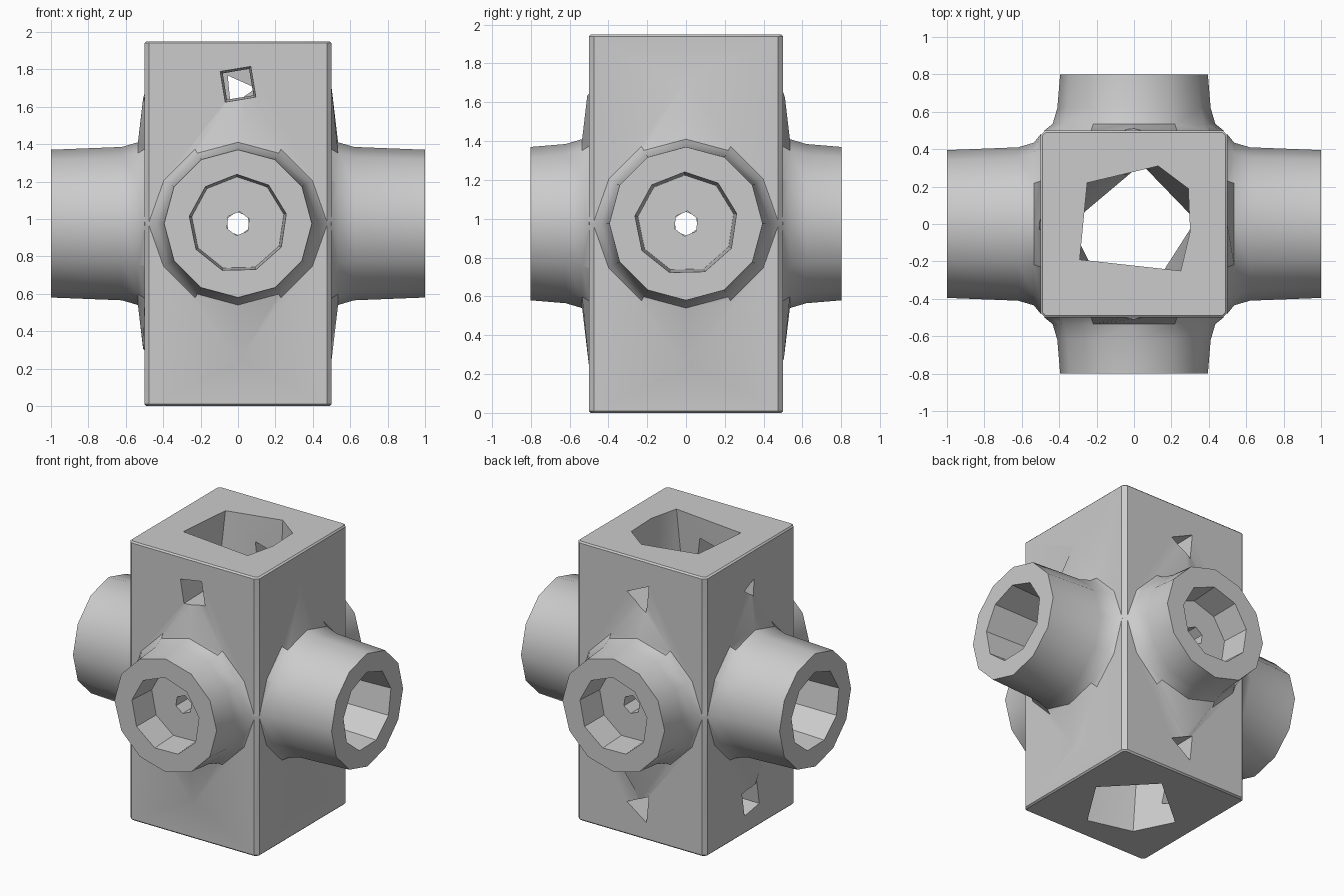
import bpy, bmesh
from math import pi, cos, sin
from mathutils import Vector

cube = bpy.data.objects.get("Cube")
if cube:
    bpy.data.objects.remove(cube)

HEIGHT, MID = 1.95, 0.975
UP = Vector((0, 0, 1))
LEFT, RIGHT = Vector((1, 0, 0)), Vector((-1, 0, 0))
FRONT, BACK = Vector((0, -1, 0)), Vector((0, 1, 0))

grey = bpy.data.materials.new("mid grey")
grey.use_nodes = True
grey.diffuse_color = (0.6, 0.6, 0.6, 1)
grey.node_tree.nodes["Principled BSDF"].inputs["Base Color"].default_value = (0.6, 0.6, 0.6, 1)


def make_object(name, bm):
    bmesh.ops.recalc_face_normals(bm, faces=bm.faces[:])
    mesh = bpy.data.meshes.new(name)
    bm.to_mesh(mesh)
    bm.free()
    mesh.materials.append(grey)
    obj = bpy.data.objects.new(name, mesh)
    bpy.context.collection.objects.link(obj)
    return obj


def loft(name, axis, height, profile, sides, turn=0.0):
    """Closed tube along a horizontal axis; profile holds (distance, radius or radius rule)."""
    bm = bmesh.new()
    across = UP.cross(axis)
    rings = []
    for dist, radius in profile:
        ring = []
        for i in range(sides):
            a = turn + 2 * pi * i / sides
            r = radius(a) if callable(radius) else radius
            ring.append(bm.verts.new(axis * dist + across * r * cos(a) + UP * (height + r * sin(a))))
        rings.append(ring)
    for low, high in zip(rings, rings[1:]):
        for i in range(sides):
            j = (i + 1) % sides
            bm.faces.new((low[i], low[j], high[j], high[i]))
    bm.faces.new(rings[0])
    bm.faces.new(rings[-1])
    return make_object(name, bm)


def flare(a):
    # diamond-shaped skirt that spreads over the wall
    return max(0.46, 1 / (abs(cos(a)) / 0.48 + abs(sin(a)) / 0.74))


def combine(target, other, operation):
    mod = target.modifiers.new(operation.lower(), "BOOLEAN")
    mod.operation, mod.solver, mod.object = operation, "EXACT", other
    bpy.context.view_layer.objects.active = target
    bpy.ops.object.modifier_apply(modifier=mod.name)
    bpy.data.objects.remove(other)


# Upright block with narrow chamfers
bm = bmesh.new()
bmesh.ops.create_cube(bm, size=1)
for v in bm.verts:
    v.co.z = (v.co.z + 0.5) * HEIGHT
upright = [e for e in bm.edges if abs(e.verts[0].co.z - e.verts[1].co.z) > 1]
bmesh.ops.bevel(bm, geom=upright, offset=0.025, segments=1, affect="EDGES")
rims = [e for e in bm.edges if abs(e.verts[0].co.z - e.verts[1].co.z) < 0.1]
bmesh.ops.bevel(bm, geom=rims, offset=0.01, segments=1, affect="EDGES")
body = make_object("junction_block", bm)

# Four side arms: long ones left and right, short ones front and back
arms = [(LEFT, 1.0), (RIGHT, 1.0), (FRONT, 0.8), (BACK, 0.8)]
for axis, reach in arms:
    profile = [(0.4, 0.4), (0.499, flare), (0.535, 0.435), (0.62, 0.41), (reach, 0.395)]
    combine(body, loft("arm", axis, MID, profile, 12), "UNION")

# Irregular upright channel through the block
top = [(-.25, .22), (.13, .31), (.29, .19), (.3, -.04), (.25, -.25), (-.29, -.19)]
bottom = [(.33, .02), (.04, .32), (-.34, 0), (-.21, -.26), (.1, -.34)]
bm = bmesh.new()
for outline, z in ((top, HEIGHT + 0.01), (bottom, -0.01)):
    for x, y in outline:
        bm.verts.new((x, y, z))
bmesh.ops.convex_hull(bm, input=bm.verts[:])
combine(body, make_object("channel_cutter", bm), "DIFFERENCE")

# Sockets in the arm ends, each with a small hole to the channel
for axis, reach in arms:
    combine(body, loft("socket_cutter", axis, MID, [(0.6, 0.25), (reach + 0.1, 0.27)], 9, 0.2), "DIFFERENCE")
    combine(body, loft("pin_cutter", axis, MID, [(0.1, 0.065), (0.7, 0.065)], 6, 0.4), "DIFFERENCE")

# Small rough holes above and below the arms
holes = [(FRONT, 1.72, 0.12, 4), (BACK, 1.69, 0.11, 3), (BACK, 0.22, 0.11, 3),
         (RIGHT, 1.69, 0.07, 3), (RIGHT, 0.22, 0.12, 4)]
for axis, z, radius, sides in holes:
    cutter = loft("hole_cutter", axis, z, [(0.15, radius * 0.8), (0.55, radius)], sides, 0.95)
    combine(body, cutter, "DIFFERENCE")

# Rounded shading with sharp rims
bpy.ops.object.select_all(action="DESELECT")
body.select_set(True)
bpy.context.view_layer.objects.active = body
bpy.ops.object.shade_smooth_by_angle(angle=0.56)
